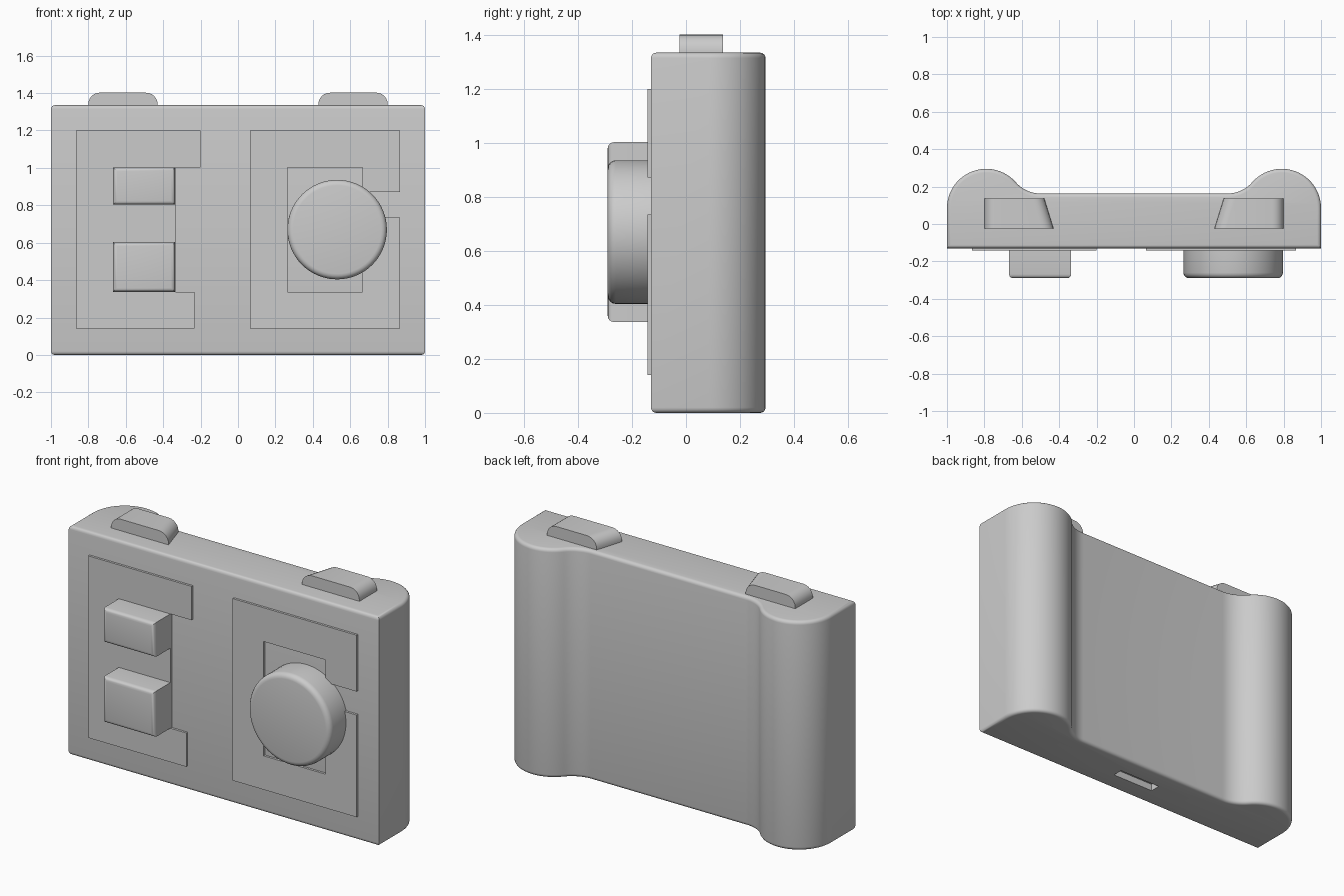
import bpy, bmesh
from math import cos, sin, pi, atan2, radians
from mathutils import Vector

if "Cube" in bpy.data.objects:
    bpy.data.objects.remove(bpy.data.objects["Cube"])


def prism(name, pts, vec, bevel=0.0, pick=None, segs=4):
    """Extrude a planar outline along vec, bevelling the edges chosen by pick."""
    bm = bmesh.new()
    face = bm.faces.new([bm.verts.new(p) for p in pts])
    ext = bmesh.ops.extrude_face_region(bm, geom=[face], use_keep_orig=True)
    bmesh.ops.translate(bm, vec=Vector(vec),
                        verts=[v for v in ext["geom"] if isinstance(v, bmesh.types.BMVert)])
    bmesh.ops.recalc_face_normals(bm, faces=bm.faces[:])
    if bevel:
        edges = [e for e in bm.edges if pick(e)]
        bmesh.ops.bevel(bm, geom=edges, offset=bevel, segments=segs, profile=0.5,
                        affect='EDGES', clamp_overlap=True)
    mesh = bpy.data.meshes.new(name)
    bm.to_mesh(mesh)
    bm.free()
    ob = bpy.data.objects.new(name, mesh)
    bpy.context.collection.objects.link(ob)
    return ob


def smooth(ob):
    bpy.ops.object.select_all(action='DESELECT')
    ob.select_set(True)
    bpy.context.view_layer.objects.active = ob
    bpy.ops.object.shade_smooth_by_angle(angle=radians(30))


def front(pts, y=-0.13):
    return [(x, y, z) for x, z in pts]


def rect(x0, x1, z0, z1):
    return [(x0, z0), (x1, z0), (x1, z1), (x0, z1)]


def on_plane(axis, value):
    return lambda e: all(abs(v.co[axis] - value) < 1e-4 for v in e.verts)


# Body: flat front, two rounded grips at the back joined by concave fillets
H, CX, CY, R = 1.335, 0.79, 0.085, 0.21
FX, FR = 0.5, 0.175
FY = 0.163 + FR
join = atan2(FY - CY, CX - FX)
half = [(1.0, -0.13)]
for i in range(25):
    a = (pi - join) * i / 24
    half.append((CX + R * cos(a), CY + R * sin(a)))
for i in range(1, 11):
    a = -join + (-pi / 2 + join) * i / 10
    half.append((FX + FR * cos(a), FY + FR * sin(a)))
outline = half + [(-x, y) for x, y in reversed(half)]
body = prism("body", [(x, y, 0) for x, y in outline], (0, 0, H), 0.02,
             lambda e: abs(e.verts[0].co.z - e.verts[1].co.z) < 1e-4)

# Port recess in the underside
cutter = prism("port_cutter", [(x, y, -0.05) for x, y in rect(-0.135, 0.135, -0.01, 0.05)],
               (0, 0, 0.09))
cutter.hide_render = True
cutter.hide_set(True)
cut = body.modifiers.new("port", 'BOOLEAN')
cut.operation, cut.object, cut.solver = 'DIFFERENCE', cutter, 'EXACT'
smooth(body)

# Thin raised front panels
prism("left_panel", front([(-0.865, 0.14), (-0.233, 0.14), (-0.233, 0.337), (-0.335, 0.337),
                           (-0.335, 1.003), (-0.2, 1.003), (-0.2, 1.2), (-0.865, 1.2)]),
      (0, -0.013, 0))
prism("right_panel", front([(0.065, 0.14), (0.865, 0.14), (0.865, 0.735), (0.665, 0.735),
                            (0.665, 0.337), (0.265, 0.337), (0.265, 1.003), (0.665, 1.003),
                            (0.665, 0.872), (0.865, 0.872), (0.865, 1.2), (0.065, 1.2)]),
      (0, -0.013, 0))

# Square front buttons
for name, z0, z1 in (("upper_button", 0.803, 1.003), ("lower_button", 0.337, 0.603)):
    smooth(prism(name, front(rect(-0.668, -0.336, z0, z1)), (0, -0.16, 0),
                 0.022, on_plane(1, -0.29)))

# Round dial
circle = [(0.53 + 0.266 * cos(2 * pi * i / 64), 0.67 + 0.266 * sin(2 * pi * i / 64))
          for i in range(64)]
smooth(prism("dial", front(circle), (0, -0.16, 0), 0.03, on_plane(1, -0.29)))

# Mirrored shoulder buttons on top, rounded at both ends
for side, s in (("left", -1), ("right", 1)):
    base = [(0.8, -0.025), (0.8, 0.137), (0.48, 0.137), (0.43, -0.025)]
    smooth(prism(side + "_shoulder_button", [(s * x, y, H - 0.02) for x, y in base],
                 (0, 0, 0.087), 0.06,
                 lambda e: on_plane(2, H + 0.067)(e)
                 and abs(e.verts[0].co.y - e.verts[1].co.y) > 0.1, 6))
